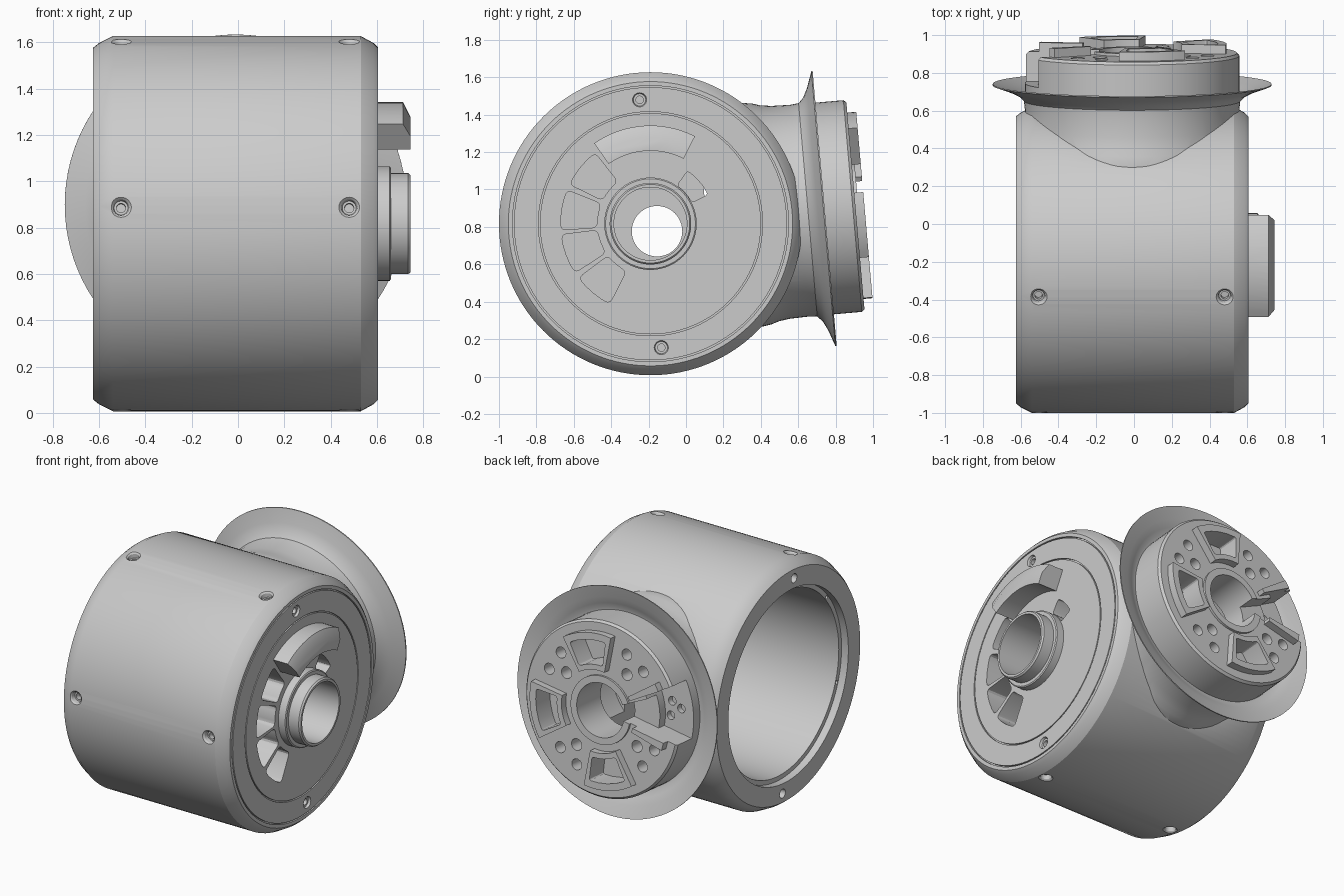
import bpy, bmesh
from math import radians, cos, sin, pi
from mathutils import Matrix, Vector

if "Cube" in bpy.data.objects:
    bpy.data.objects.remove(bpy.data.objects["Cube"])

grey = bpy.data.materials.new("machined grey")
grey.use_nodes = True
COLOUR = (0.6, 0.6, 0.6, 1)
grey.diffuse_color = COLOUR
grey.node_tree.nodes["Principled BSDF"].inputs["Base Color"].default_value = COLOUR

# Frames: local z runs along the drum axis, or along the tilted neck axis
CENTRE = Vector((0, -0.19, 0.817))


def frame(x, y, z, shift=0):
    m = Matrix((x, y, z)).transposed().to_4x4()
    m.translation = CENTRE + Vector((shift, 0, 0))
    return m


TILT = radians(5)
DRUM = frame((0, 1, 0), (0, 0, 1), (1, 0, 0))
NECK = frame((1, 0, 0), (0, sin(TILT), -cos(TILT)), (0, cos(TILT), sin(TILT)), -.01)


def lathe(bm, m, profile, n=96):
    """Revolve (height, radius) points; closed with caps at both ends."""
    rings = [[bm.verts.new(m @ Vector((r * cos(2 * pi * i / n), r * sin(2 * pi * i / n), h)))
              for i in range(n)] for h, r in profile]
    for a, b in zip(rings, rings[1:]):
        for i in range(n):
            j = (i + 1) % n
            bm.faces.new((a[i], a[j], b[j], b[i]))
    bm.faces.new(rings[0][::-1])
    bm.faces.new(rings[-1])


def tube(bm, m, r0, r1, h0, h1, n=96):
    """Plain ring with a square section."""
    section = ((h0, r0), (h0, r1), (h1, r1), (h1, r0))
    rings = [[bm.verts.new(m @ Vector((r * cos(2 * pi * i / n), r * sin(2 * pi * i / n), h)))
              for i in range(n)] for h, r in section]
    for k in range(4):
        a, b = rings[k], rings[(k + 1) % 4]
        for i in range(n):
            j = (i + 1) % n
            bm.faces.new((a[i], a[j], b[j], b[i]))


def sector(bm, m, mid, half, r0, r1, h0, h1, n=10, rounding=0):
    """Prism over part of a ring, centred on the angle mid."""
    angles = [radians(mid - half + 2 * half * i / n) for i in range(n + 1)]
    outline = [(r1 * cos(a), r1 * sin(a)) for a in angles]
    outline += [(r0 * cos(a), r0 * sin(a)) for a in reversed(angles)]
    low, high = ([bm.verts.new(m @ Vector((x, y, h))) for x, y in outline] for h in (h0, h1))
    bm.faces.new(low[::-1])
    bm.faces.new(high)
    for i in range(len(outline)):
        j = (i + 1) % len(outline)
        bm.faces.new((low[i], low[j], high[j], high[i]))
    if rounding:
        corners = [bm.edges.get((low[i], high[i])) for i in (0, n, n + 1, 2 * n + 1)]
        bmesh.ops.bevel(bm, geom=corners, offset=rounding, segments=3, profile=.5, affect="EDGES")


def hole(bm, m, r, angle, radius, h0, h1):
    a = radians(angle)
    lathe(bm, m @ Matrix.Translation((r * cos(a), r * sin(a), 0)), [(h0, radius), (h1, radius)], 20)


def make(name, *steps):
    """Object built from (function, arguments...) steps."""
    bm = bmesh.new()
    for fn, *args in steps:
        fn(bm, *args)
    bmesh.ops.recalc_face_normals(bm, faces=bm.faces)
    mesh = bpy.data.meshes.new(name)
    bm.to_mesh(mesh)
    bm.free()
    mesh.materials.append(grey)
    ob = bpy.data.objects.new(name, mesh)
    bpy.context.collection.objects.link(ob)
    return ob


def combine(ob, operation, *steps):
    """Apply a boolean with a temporary tool."""
    tool = make("cutter", *steps)
    mod = ob.modifiers.new("cut", "BOOLEAN")
    mod.operation, mod.object, mod.solver = operation, tool, "EXACT"
    deps = bpy.context.evaluated_depsgraph_get()
    ob.data = bpy.data.meshes.new_from_object(ob.evaluated_get(deps))
    ob.modifiers.clear()
    bpy.data.objects.remove(tool)


# Drum housing with chamfered ends, joined to the neck and its thin dished flange
housing = make("main_housing", (lathe, DRUM, [(-.625, .76), (-.6, .78), (-.54, .81), (.53, .81),
                                              (.585, .78), (.605, .76)], 128))
combine(housing, "UNION", (lathe, NECK, [(.3, .6), (.55, .6), (.6, .592), (.64, .579), (.7, .571),
                                         (.8, .568), (.845, .573), (.872, .6), (.897, .65),
                                         (.928, .738), (.935, .738), (.91, .66), (.892, .615),
                                         (.875, .585), (.87, .55)]))

# Hollow drum, stepped open end and hollow neck
combine(housing, "DIFFERENCE", (lathe, DRUM, [(-.8, .635), (-.575, .635), (-.575, .605), (.36, .605)]))
combine(housing, "DIFFERENCE", (lathe, NECK, [(.3, .5), (1.3, .5)]))
combine(housing, "DIFFERENCE", (lathe, DRUM, [(.42, .195), (.8, .195)]))
offset = DRUM @ Matrix.Translation((.035, -.04, 0))
combine(housing, "DIFFERENCE", (lathe, offset, [(.3, .135), (.5, .135)], 48))

# Cover grooves, vents and end screws
cuts = [(tube, DRUM, .73, .738, .59, .7), (tube, DRUM, .591, .599, .593, .7)]
cuts += [(sector, DRUM, mid, 13, .285, .48, .45, .7, 4, .025) for mid in (141, 171, 200, 230)]
cuts += [(sector, DRUM, 41, 14, .25, .345, .45, .7, 3, .015)]
for angle in (95, 275):
    a = radians(angle)
    place = DRUM @ Matrix.Translation((.665 * cos(a), .665 * sin(a), 0))
    cuts += [(lathe, place, [(.55, .02), (.59, .02), (.59, .033), (.605, .038), (.7, .038)], 24),
             (hole, DRUM, .7, angle, .03, -.7, -.58)]
cuts += [(hole, DRUM, .62, angle, .011, -.6, -.54) for angle in (20, 140, 200, 320)]
combine(housing, "DIFFERENCE", *cuts)

# Radial screws round the drum, with countersunk mouths
screws = []
for angle in (104, 175, 265):
    a = radians(angle)
    out = Vector((0, cos(a), sin(a)))
    for x in (-.505, .48):
        m = out.to_track_quat("Z", "Y").to_matrix().to_4x4()
        m.translation = CENTRE + Vector((x, 0, 0))
        screws.append((lathe, m, [(.74, .02), (.775, .02), (.775, .03), (.80, .035), (.81, .045),
                                  (.85, .045)], 24))
combine(housing, "DIFFERENCE", *screws)

# Coupling drum on the flange: passage, sockets, bolt holes and the open keyway
TURN = 13
KEY = TURN + 175
coupling = make("coupling_drum", (lathe, NECK, [(.86, .568), (1.085, .568), (1.1, .555)]))
combine(coupling, "DIFFERENCE", (lathe, NECK, [(.8, .175), (1.3, .175)]))
cuts = [(sector, NECK, TURN + k, 17, .3, .455, 1.0, 1.3, 4, .015) for k in (0, 90, -90)]
for diagonal in (45, 135, 225, 315):
    for r, da, size in ((.43, -10, .036), (.43, 10, .036), (.32, 0, .038)):
        cuts.append((hole, NECK, r, TURN + diagonal + da, size, 1.0, 1.2))
combine(coupling, "DIFFERENCE", *cuts)
combine(coupling, "DIFFERENCE", (sector, NECK, KEY, 17, .1, .42, 1.0, 1.3))
combine(coupling, "DIFFERENCE", (sector, NECK, KEY + 2, 19, .36, .7, .94, 1.3))
combine(coupling, "DIFFERENCE", *[(hole, NECK, r, KEY + da, .028, .9, 1.2)
                                  for r, da in ((.4, -5), (.48, 2), (.42, 8))])

# Raised socket rims and keyway lips
parts = [housing, coupling]
for name, k in (("left", 0), ("lower", 90), ("upper", -90)):
    rim = make(name + "_socket_rim", (sector, NECK, TURN + k, 21, .265, .5, 1.09, 1.148))
    combine(rim, "DIFFERENCE", (sector, NECK, TURN + k, 17, .3, .455, 1.0, 1.3, 4, .015))
    parts.append(rim)
for name, angle in (("upper", KEY + 24), ("lower", KEY - 20)):
    parts.append(make(name + "_keyway_lip", (sector, NECK, angle, 3, .265, .5, 1.09, 1.148, 3)))
ring = make("passage_ring", (tube, NECK, .175, .22, 1.08, 1.115))
combine(ring, "DIFFERENCE", (sector, NECK, KEY, 17, .1, .42, 1.0, 1.3))
parts.append(ring)

# Hub collar and curved tab with a sloped outer edge on the cover
collar = make("hub_collar", (lathe, DRUM, [(.55, .247), (.655, .247), (.66, .24), (.66, .218),
                                           (.735, .218), (.745, .21)]))
combine(collar, "DIFFERENCE", (lathe, DRUM, [(.4, .195), (.8, .195)]))
tab = make("curved_tab", (sector, DRUM, 94, 31, .39, .525, .58, .745, 16))
combine(tab, "INTERSECT", (lathe, DRUM, [(.5, .54), (.705, .54), (.75, .45)]))
parts += [collar, tab]

# Smooth curves, crisp edges
bpy.ops.object.select_all(action="DESELECT")
for ob in parts:
    ob.select_set(True)
bpy.context.view_layer.objects.active = housing
bpy.ops.object.shade_smooth_by_angle(angle=radians(28))
